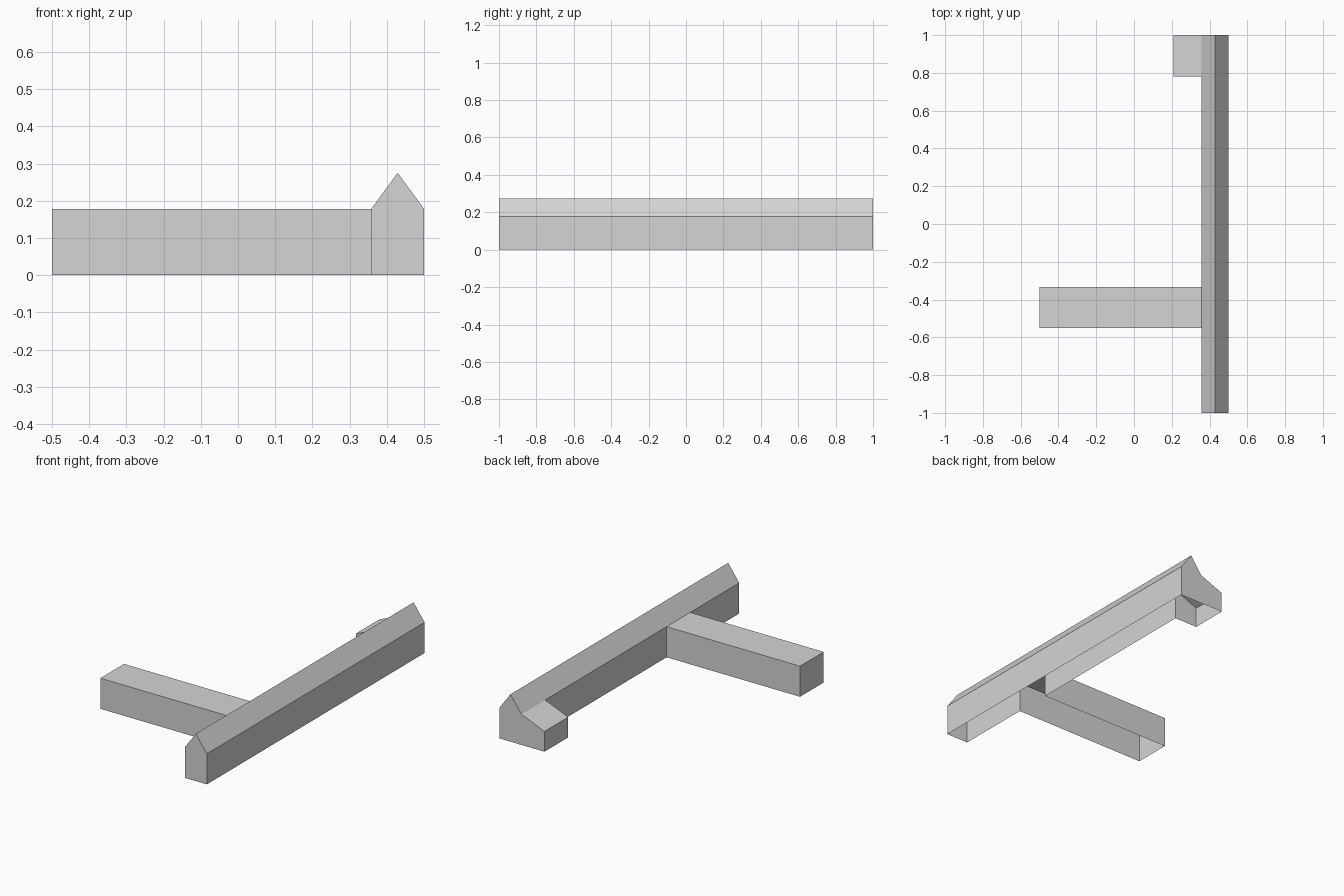
import bpy
import bmesh

cube = bpy.data.objects.get("Cube")
if cube:
    bpy.data.objects.remove(cube, do_unlink=True)

GREY = (0.66, 0.66, 0.66, 1.0)
mat = bpy.data.materials.new("light grey")
mat.use_nodes = True
mat.diffuse_color = GREY
mat.node_tree.nodes["Principled BSDF"].inputs["Base Color"].default_value = GREY

# Shared levels: eaves, ridge, and the inner side of the long ridge hall
EAVES, RIDGE, INNER, OUTER = 0.178, 0.275, 0.358, 0.5
HALF = 1.0


def finish(name, bm):
    bmesh.ops.remove_doubles(bm, verts=bm.verts, dist=0.0001)
    bmesh.ops.recalc_face_normals(bm, faces=bm.faces)
    mesh = bpy.data.meshes.new(name)
    bm.to_mesh(mesh)
    bm.free()
    mesh.materials.append(mat)
    obj = bpy.data.objects.new(name, mesh)
    bpy.context.collection.objects.link(obj)
    return obj


def extrude_profile(name, profile, y0, y1, is_open):
    """Sweep an xz profile along y, then drop the faces that stay open."""
    bm = bmesh.new()
    face = bm.faces.new([bm.verts.new((x, y0, z)) for x, z in profile])
    swept = bmesh.ops.extrude_face_region(bm, geom=[face], use_keep_orig=True)
    moved = [v for v in swept["geom"] if isinstance(v, bmesh.types.BMVert)]
    bmesh.ops.translate(bm, verts=moved, vec=(0, y1 - y0, 0))
    bmesh.ops.recalc_face_normals(bm, faces=bm.faces)
    drop = [f for f in bm.faces if is_open(f.calc_center_median())]
    bmesh.ops.delete(bm, geom=drop, context='FACES')
    return finish(name, bm)


def wing(name, end_x, end_height, y0, y1):
    """Side wing, open below and where it meets the hall."""
    profile = [(end_x, 0), (INNER, 0), (INNER, EAVES), (end_x, end_height)]
    return extrude_profile(name, profile, y0, y1,
                           lambda c: c.z < 0.001 or c.x > INNER - 0.001)


ARM = (-0.55, -0.333)
STUB = (0.782, HALF)

# Long hall with a gabled roof; floor and inner wall are left off
ridge_x = (INNER + OUTER) / 2
extrude_profile("ridge_hall",
                [(INNER, 0), (OUTER, 0), (OUTER, EAVES), (ridge_x, RIDGE), (INNER, EAVES)],
                -HALF, HALF,
                lambda c: c.z < 0.001 or c.x < INNER + 0.001)

# Inner wall panels between the wing openings
bm = bmesh.new()
for y0, y1 in ((-HALF, ARM[0]), (ARM[1], STUB[0])):
    bm.faces.new([bm.verts.new((INNER, y, z))
                  for y, z in ((y0, 0), (y0, EAVES), (y1, EAVES), (y1, 0))])
wall = finish("inner_wall", bm)
for poly in wall.data.polygons:
    if poly.normal.x > 0:
        poly.flip()

# Flat-roofed long wing and short lean-to at the back
wing("long_wing", -OUTER, EAVES, *ARM)
wing("lean_to", 0.21, 0.118, *STUB)
